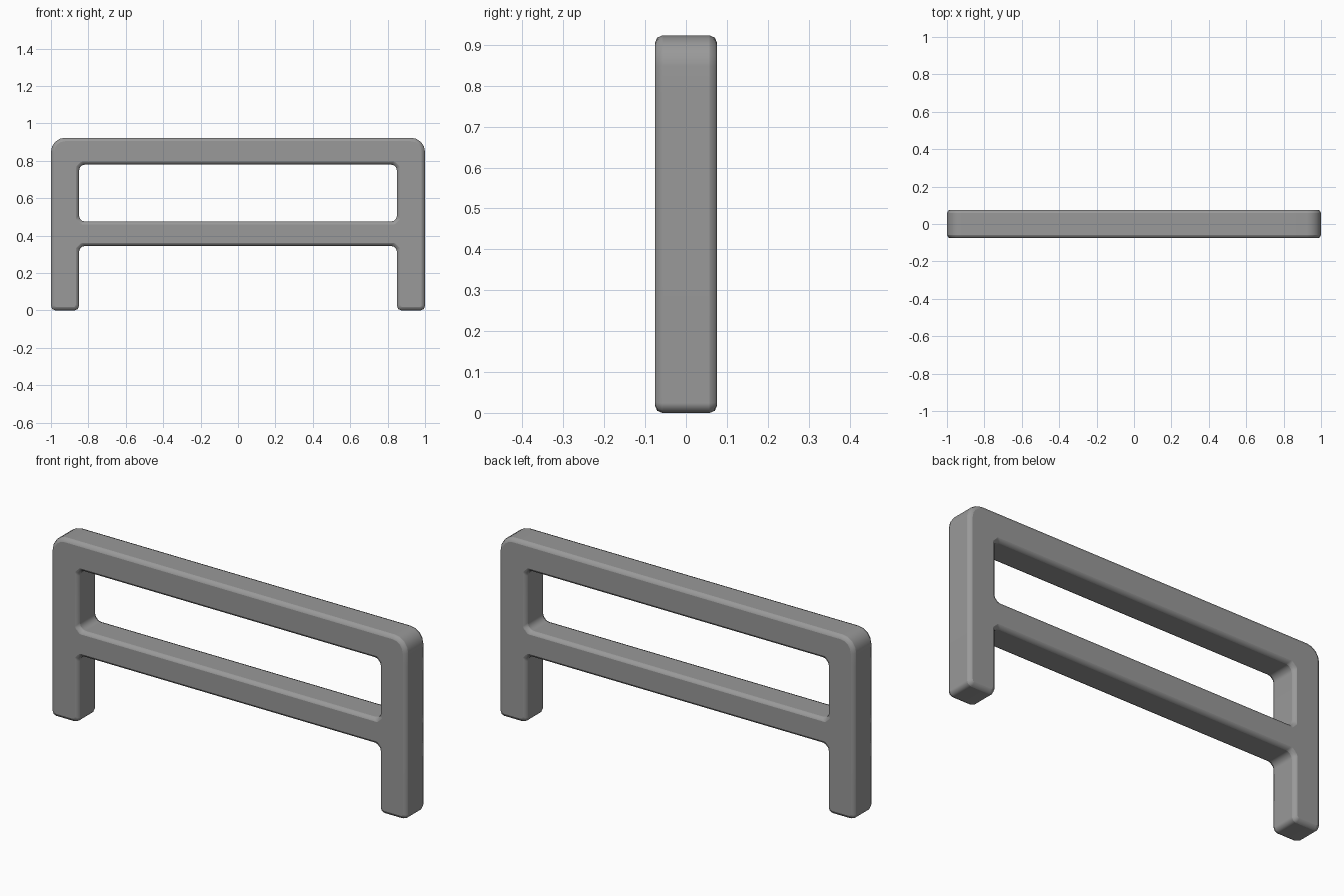
import bpy, bmesh
from math import radians

cube = bpy.data.objects.get("Cube")
if cube:
    bpy.data.objects.remove(cube, do_unlink=True)

# Frame layout: post and rail boundaries
XS = [-1.0, -0.85, 0.85, 1.0]
ZS = [0.0, 0.345, 0.475, 0.78, 0.923]
HALF = 0.076

bm = bmesh.new()
grid = [[bm.verts.new((x, -HALF, z)) for z in ZS] for x in XS]
openings = {(1, 0), (1, 2)}
for i in range(len(XS) - 1):
    for j in range(len(ZS) - 1):
        if (i, j) not in openings:
            bm.faces.new((grid[i][j], grid[i + 1][j], grid[i + 1][j + 1], grid[i][j + 1]))

# Give the frame its thickness
ret = bmesh.ops.extrude_face_region(bm, geom=bm.faces[:], use_keep_orig=True)
new_verts = [g for g in ret["geom"] if isinstance(g, bmesh.types.BMVert)]
bmesh.ops.translate(bm, verts=new_verts, vec=(0, 2 * HALF, 0))
bmesh.ops.recalc_face_normals(bm, faces=bm.faces[:])


def round_corners(test, radius, segments):
    """Round the corner edges running front to back that pass the test."""
    edges = [e for e in bm.edges
             if abs(e.verts[0].co.y - e.verts[1].co.y) > HALF
             and e.calc_face_angle(0) > 1.0
             and test(abs(e.verts[0].co.x), e.verts[0].co.z)]
    bmesh.ops.bevel(bm, geom=edges, offset=radius, segments=segments,
                    profile=0.5, affect='EDGES', clamp_overlap=False)


round_corners(lambda x, z: x > 0.95 and z > 0.9, 0.075, 4)      # top outer
round_corners(lambda x, z: x < 0.9 and z > 0.1, 0.033, 3)       # openings
round_corners(lambda x, z: z < 0.01, 0.024, 2)                  # feet

mesh = bpy.data.meshes.new("fence_frame")
bm.to_mesh(mesh)
bm.free()
frame = bpy.data.objects.new("fence_frame", mesh)
bpy.context.collection.objects.link(frame)

# Soft rim along the front and back outlines
bevel = frame.modifiers.new("soft_rim", 'BEVEL')
bevel.width = 0.018
bevel.segments = 2
bevel.limit_method = 'ANGLE'
bevel.angle_limit = radians(50)
bevel.use_clamp_overlap = False

grey = bpy.data.materials.new("plain grey")
grey.use_nodes = True
colour = (0.32, 0.32, 0.32, 1)
grey.diffuse_color = colour
grey.node_tree.nodes["Principled BSDF"].inputs["Base Color"].default_value = colour
mesh.materials.append(grey)

bpy.ops.object.select_all(action='DESELECT')
frame.select_set(True)
bpy.context.view_layer.objects.active = frame
bpy.ops.object.shade_smooth_by_angle(angle=radians(50))
weighted = frame.modifiers.new("even_shading", 'WEIGHTED_NORMAL')
weighted.keep_sharp = True
